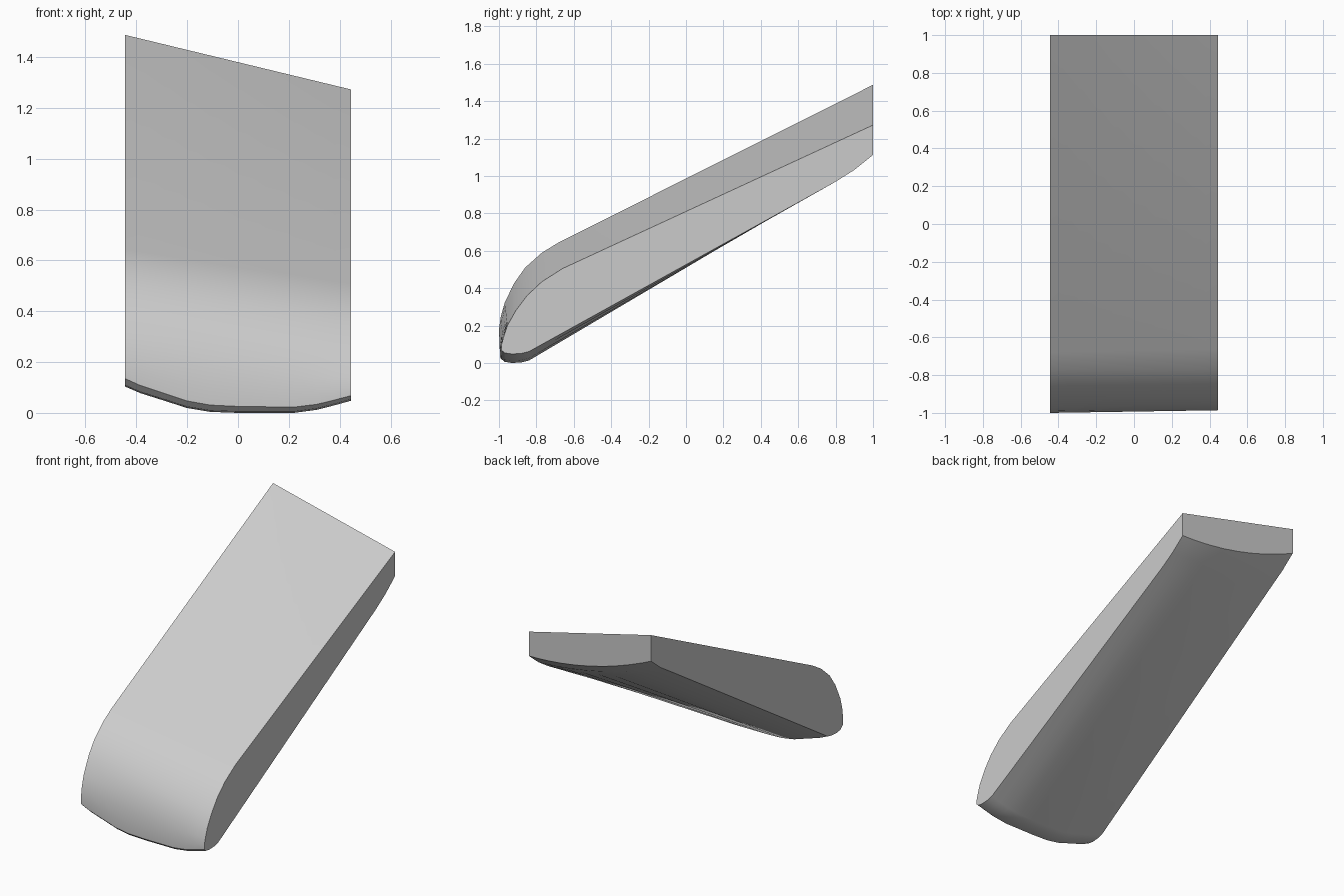
import bpy, bmesh, math

if "Cube" in bpy.data.objects:
    bpy.data.objects.remove(bpy.data.objects["Cube"])

# Upper profile (y, z) on the left and right side walls, back to front
LEFT = [(1, 1.487), (-0.68, 0.645), (-0.77, 0.59), (-0.86, 0.51), (-0.92, 0.425),
        (-0.97, 0.32), (-0.99, 0.25), (-1.0, 0.18), (-0.998, 0.135)]
RIGHT = [(1, 1.272), (-0.66, 0.505), (-0.77, 0.435), (-0.85, 0.36), (-0.91, 0.28),
         (-0.955, 0.2), (-0.975, 0.14), (-0.986, 0.1), (-0.986, 0.068)]
# Belly height at the front for each cross station (x, z)
STATIONS = [(-0.445, 0.104), (-0.385, 0.078), (-0.29, 0.048), (-0.2, 0.019), (-0.11, 0.004),
            (0.0, 0.0), (0.11, 0.0), (0.22, 0.0), (0.31, 0.012), (0.38, 0.03), (0.445, 0.048)]
HALF = 0.445


def section(x, front):
    """Closed side profile at station x."""
    t = (x + HALF) / (2 * HALF)
    mix = lambda a, b: a + (b - a) * t
    pts = [(mix(a[0], b[0]), mix(a[1], b[1])) for a, b in zip(LEFT, RIGHT)]
    # let the nose edge follow the curved belly
    chord = mix(0.135, 0.068)
    drop = chord - (front + mix(0.031, 0.02))
    for i, k in ((-1, 1.0), (-2, 0.7), (-3, 0.4)):
        pts[i] = (pts[i][0], pts[i][1] - drop * k)
    sag = 0.05 * (1 - (x / HALF) ** 2)
    back = mix(1.315, 1.112) - sag
    pts += [(-0.97, front + 0.006), (-0.93, front), (-0.88, front + 0.003),
            (-0.84, front + 0.013), (0.8, back - 0.143 + 0.3 * sag),
            (0.9, back - 0.08 + 0.15 * sag), (1, back)]
    return [(x, y, z) for y, z in pts]


# Loft the sections across the width and cap both sides
bm = bmesh.new()
rows = [[bm.verts.new(p) for p in section(x, f)] for x, f in STATIONS]
n = len(rows[0])
for a, b in zip(rows, rows[1:]):
    for i in range(n):
        j = (i + 1) % n
        bm.faces.new((a[i], b[i], b[j], a[j]))
bm.faces.new(rows[0])
bm.faces.new(rows[-1])
bmesh.ops.recalc_face_normals(bm, faces=bm.faces)

mesh = bpy.data.meshes.new("slanted_key_body")
bm.to_mesh(mesh)
bm.free()
body = bpy.data.objects.new("slanted_key_body", mesh)
bpy.context.collection.objects.link(body)
bpy.context.view_layer.objects.active = body
body.select_set(True)
bpy.ops.object.shade_smooth_by_angle(angle=math.radians(25))
